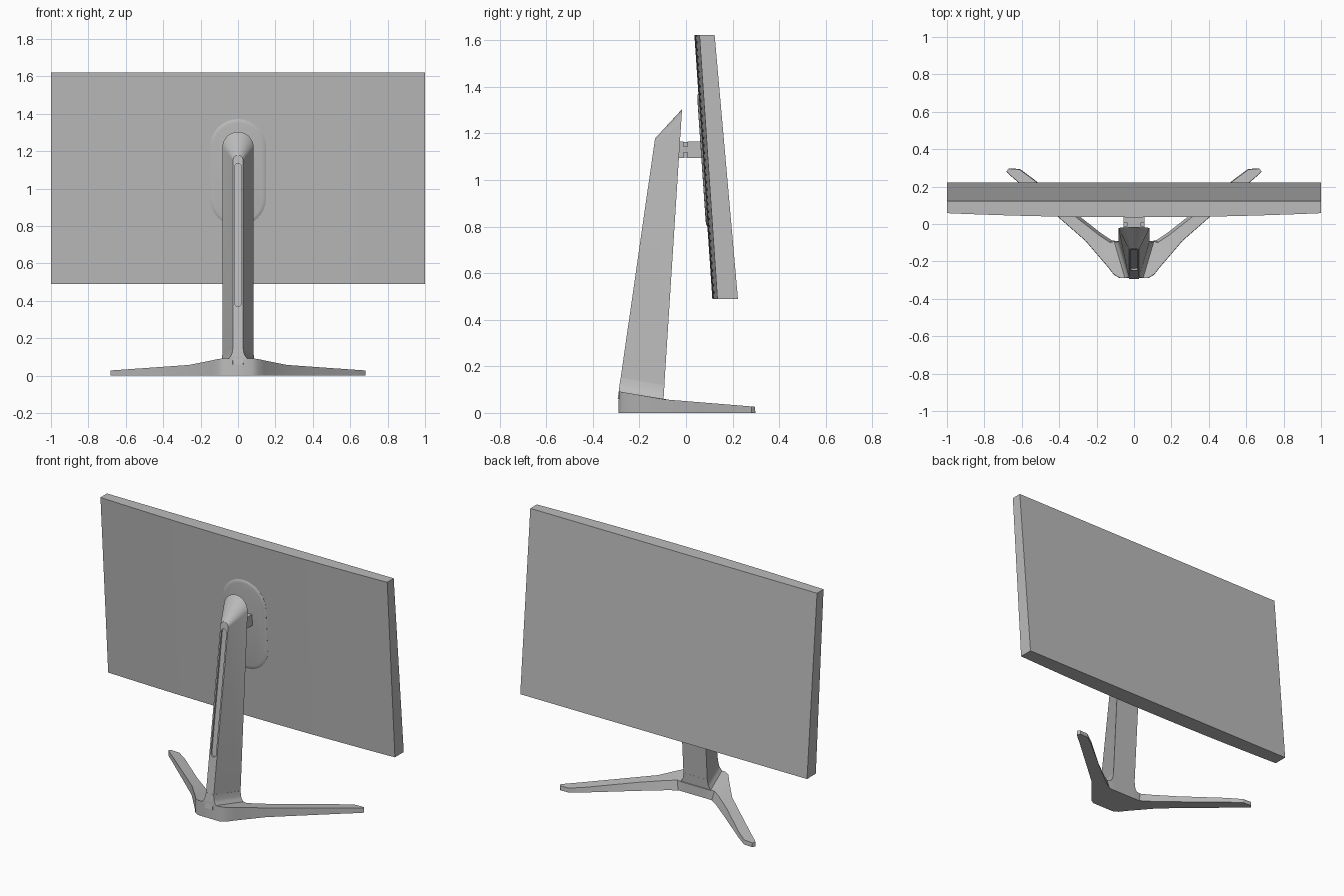
import bpy, bmesh, math

if "Cube" in bpy.data.objects:
    bpy.data.objects.remove(bpy.data.objects["Cube"])

grey = bpy.data.materials.new("satin grey")
grey.diffuse_color = (0.5, 0.5, 0.5, 1)
grey.use_nodes = True
grey.node_tree.nodes["Principled BSDF"].inputs["Base Color"].default_value = grey.diffuse_color


def make(name, bm, smooth=True):
    bmesh.ops.recalc_face_normals(bm, faces=bm.faces[:])
    me = bpy.data.meshes.new(name)
    bm.to_mesh(me)
    bm.free()
    me.materials.append(grey)
    ob = bpy.data.objects.new(name, me)
    bpy.context.collection.objects.link(ob)
    if smooth:
        bpy.ops.object.select_all(action='DESELECT')
        bpy.context.view_layer.objects.active = ob
        ob.select_set(True)
        bpy.ops.object.shade_smooth_by_angle(angle=math.radians(30))
    return ob


def loft(name, rings, smooth=True):
    """Closed rings bridged in order, capped at both ends."""
    bm = bmesh.new()
    vs = [[bm.verts.new(p) for p in r] for r in rings]
    n = len(vs[0])
    for a, b in zip(vs, vs[1:]):
        for i in range(n):
            j = (i + 1) % n
            bm.faces.new((a[i], a[j], b[j], b[i]))
    bm.faces.new(vs[0])
    bm.faces.new(vs[-1])
    return make(name, bm, smooth)


def box(name, x, y0, y1, z0, z1):
    return loft(name, [[(-x, y, z0), (x, y, z0), (x, y, z1), (-x, y, z1)]
                       for y in (y0, y1)], False)


def stadium(w, z0, z1, y_of, round_bottom=True, n=16):
    """Upright outline with a round top, laid on the sloping plane y_of(z)."""
    pts = []
    for i in range(n + 1):
        a = math.pi * i / n
        pts.append((w * math.cos(a), z1 - w + w * math.sin(a)))
    for i in range(n + 1):
        a = math.pi * (1 + i / n)
        z = z0 + w + w * math.sin(a) if round_bottom else z0
        pts.append((w * math.cos(a), z))
    return [(x, y_of(z), z) for x, z in pts]


def line(ya, za, yb, zb):
    return lambda z: ya + (yb - ya) * (z - za) / (zb - za)


# Display panel: flat screen at +y, gently bowed rear shell at -y
TOP, BOT = 1.622, 0.489
shell = line(0.058, TOP, 0.135, BOT)
N = 24
rings = []
for i in range(N + 1):
    x = -1 + 2 * i / N
    bow = 0.022 * (1 - x * x)
    rings.append([(x, shell(TOP) - bow, TOP), (x, 0.123, TOP),
                  (x, 0.223, BOT), (x, shell(BOT) - bow, BOT)])
loft("display_panel", rings)

# Raised mounting plate on the rear shell
plate_at = lambda d: (lambda z: shell(z) - 0.022 - d)
loft("mounting_plate", [
    stadium(0.150, 0.800, 1.372, plate_at(-0.01)),
    stadium(0.150, 0.800, 1.372, plate_at(0.0)),
    stadium(0.142, 0.808, 1.364, plate_at(0.004)),
    stadium(0.130, 0.820, 1.352, plate_at(0.006))])

# Tilt hinge
box("hinge_panel_block", 0.055, 0.006, 0.085, 1.095, 1.165)
box("hinge_column_block", 0.055, -0.045, -0.010, 1.095, 1.165)
box("hinge_tongue", 0.055, -0.012, 0.008, 1.118, 1.143)
box("hinge_core", 0.035, -0.012, 0.008, 1.096, 1.164)

# Column: wide rear outline lofted to a narrow ridge with a long groove
front = line(-0.133, 1.178, -0.288, 0.097)
rear = line(-0.017, 1.304, -0.097, 0.058)
groove = lambda z: front(z) + 0.012
loft("column", [
    stadium(0.083, 0.045, 1.304, rear, False),
    stadium(0.027, 0.060, 1.178, front, False),
    stadium(0.018, 0.370, 1.135, front),
    stadium(0.018, 0.370, 1.135, groove)])


# Base height falls from the front to the leg tips
def base_z(y):
    if y < -0.095:
        return 0.092 - (y + 0.288) * 0.176
    return 0.058 - (y + 0.095) * 0.081


# Flared skirt between column and base
rings = []
for h, o in ((0.06, 0.0), (0.03, 0.004), (0.015, 0.010), (0.005, 0.019), (-0.012, 0.03)):
    zf, zr = base_z(-0.288) + h, base_z(-0.097) + h
    yf, yr = max(front(zf), -0.288) - 0.0005, rear(zr) + 0.0005
    rings.append([(-0.027 - o, yf, zf), (0.027 + o, yf, zf),
                  (0.083 + o, yr, zr), (-0.083 - o, yr, zr)])
loft("column_skirt", rings)

# V-shaped base: outer and inner edge points of one leg, mirrored across x
outer = [(0.075, -0.290), (0.107, -0.272), (0.14, -0.23), (0.26, -0.09),
         (0.42, 0.05), (0.60, 0.207), (0.665, 0.262), (0.682, 0.280)]
inner = [(0.060, -0.090), (0.100, -0.090), (0.118, -0.088), (0.175, -0.05),
         (0.30, 0.048), (0.53, 0.235), (0.61, 0.294), (0.668, 0.298)]
rings = []
for k in range(len(outer)):
    (ox, oy), (ix, iy) = outer[k], inner[k]
    s = 0.018 if 1 < k < 5 else 0.004     # sloping inner side
    rings.append([(ox, oy, 0), (ox, oy + 0.002, base_z(oy)),
                  (ix + s * 0.6, iy - s * 0.6, base_z(iy)), (ix, iy, 0)])
mirrored = [[(-x, y, z) for x, y, z in r] for r in reversed(rings)]
loft("base", mirrored + rings)
